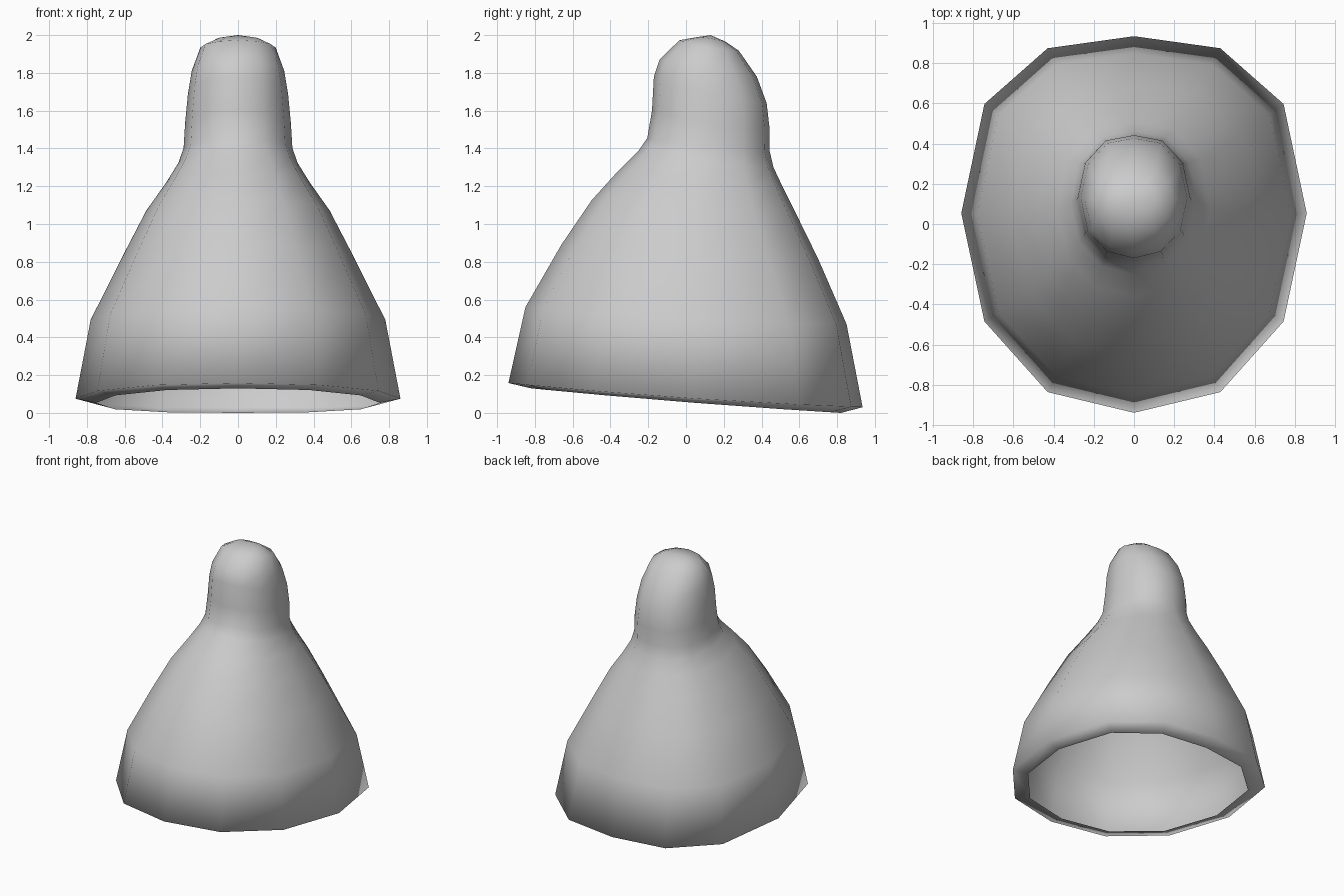
import bpy, bmesh, math

SIDES = 12

# Ring profile, bottom to top: half width, front y, front z, back y, back z, side sag
RINGS = [
    (0.75, -0.82, 0.13, 0.82, 0.00, 0.008),
    (0.86, -0.94, 0.158, 0.935, 0.03, 0.015),
    (0.78, -0.85, 0.56, 0.85, 0.47, 0.02),
    (0.61, -0.66, 0.89, 0.70, 0.815, 0.02),
    (0.485, -0.50, 1.125, 0.58, 1.06, 0.02),
    (0.38, -0.36, 1.28, 0.51, 1.20, 0.02),
    (0.315, -0.25, 1.39, 0.463, 1.30, 0.02),
    (0.288, -0.205, 1.455, 0.442, 1.39, 0.02),
    (0.28, -0.18, 1.60, 0.442, 1.51, 0.02),
    (0.265, -0.17, 1.78, 0.427, 1.64, 0.02),
    (0.245, -0.14, 1.87, 0.375, 1.78, 0.015),
    (0.20, -0.035, 1.973, 0.28, 1.917, 0.012),
    (0.11, 0.05, 1.988, 0.21, 1.965, -0.006),
]
# Rings are fuller than a plain ellipse; stem and base differ slightly
SQUARE_BASE = [0.0, 0.07, 0.14, 0.06, -0.015, -0.024, 0.0]
SQUARE_STEM = [0.0, 0.05, 0.06, 0.0, -0.05, -0.025, 0.0]


def add_ring(bm, half_w, yf, zf, yb, zb, sag):
    mix = min(1.0, max(0.0, (half_w - 0.3) / 0.5))
    verts = []
    for i in range(SIDES):
        a = 2 * math.pi * i / SIDES
        k = min(i, SIDES - i)
        t = math.cos(a) + SQUARE_BASE[k] * mix + SQUARE_STEM[k] * (1 - mix)
        s = (t + 1) / 2
        z = zf + (zb - zf) * s - sag * (1 - t * t)
        verts.append(bm.verts.new((half_w * math.sin(a), yf + (yb - yf) * s, max(z, 0.0))))
    return verts


# Tilted bell body with rounded stem; hollow, with a lip turned in at the bottom
bm = bmesh.new()
loops = [add_ring(bm, *r) for r in RINGS]
for low, high in zip(loops, loops[1:]):
    for i in range(SIDES):
        j = (i + 1) % SIDES
        bm.faces.new((low[j], low[i], high[i], high[j]))

# Domed tip
tip = bm.verts.new((0, 0.13, 2.0))
for i in range(SIDES):
    bm.faces.new((loops[-1][(i + 1) % SIDES], loops[-1][i], tip))
bmesh.ops.recalc_face_normals(bm, faces=bm.faces)
for f in bm.faces:
    f.smooth = True

mesh = bpy.data.meshes.new("bell_body")
bm.to_mesh(mesh)
bm.free()
body = bpy.data.objects.new("bell_body", mesh)
bpy.context.collection.objects.link(body)
